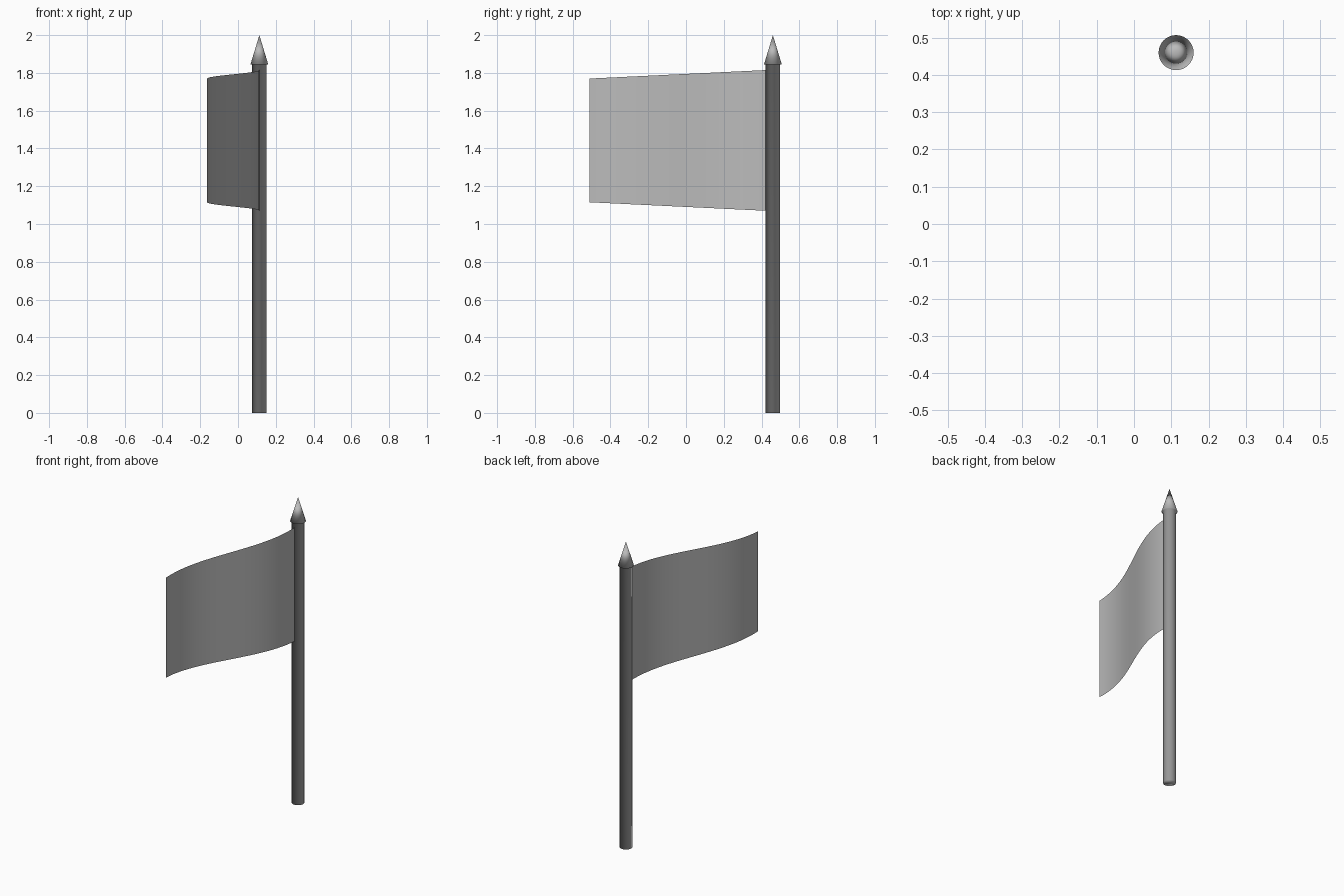
import bpy, bmesh, math

cube = bpy.data.objects.get("Cube")
if cube:
    bpy.data.objects.remove(cube, do_unlink=True)

grey = bpy.data.materials.new("plain grey")
colour = (0.5, 0.5, 0.5, 1.0)
grey.diffuse_color = colour
grey.use_nodes = True
grey.node_tree.nodes["Principled BSDF"].inputs["Base Color"].default_value = colour


def finish(name, bm):
    mesh = bpy.data.meshes.new(name)
    bm.to_mesh(mesh)
    bm.free()
    mesh.materials.append(grey)
    mesh.shade_smooth()
    obj = bpy.data.objects.new(name, mesh)
    bpy.context.collection.objects.link(obj)
    return obj


POLE_X, POLE_Y, SIDES = 0.113, 0.46, 32

# Pole and pointed tip: one turned profile, smooth all over
bm = bmesh.new()
profile = [(0.038, 0), (0.038, 1.845), (0.047, 1.845)]
rings = []
for radius, z in profile:
    rings.append([bm.verts.new((POLE_X + radius * math.cos(math.tau * i / SIDES),
                                POLE_Y + radius * math.sin(math.tau * i / SIDES), z))
                  for i in range(SIDES)])
tip = bm.verts.new((POLE_X, POLE_Y, 2.0))
bm.faces.new(rings[0][::-1])
for i in range(SIDES):
    j = (i + 1) % SIDES
    for low, high in zip(rings, rings[1:]):
        bm.faces.new((low[i], low[j], high[j], high[i]))
    bm.faces.new((rings[-1][i], rings[-1][j], tip))
finish("flagpole", bm)

# Flag: a thin sheet in a half wave, tapering towards its free end
bm = bmesh.new()
STEPS = 24
columns = []
for i in range(STEPS + 1):
    t = i / STEPS
    x = -0.025 + 0.138 * math.cos(math.pi * t)
    y = 0.425 - 0.935 * t
    half = 0.3725 - 0.045 * t
    columns.append([bm.verts.new((x, y, 1.4425 + s * half)) for s in (-1, 1)])
for a, b in zip(columns, columns[1:]):
    bm.faces.new((b[0], a[0], a[1], b[1]))
finish("flag", bm)
